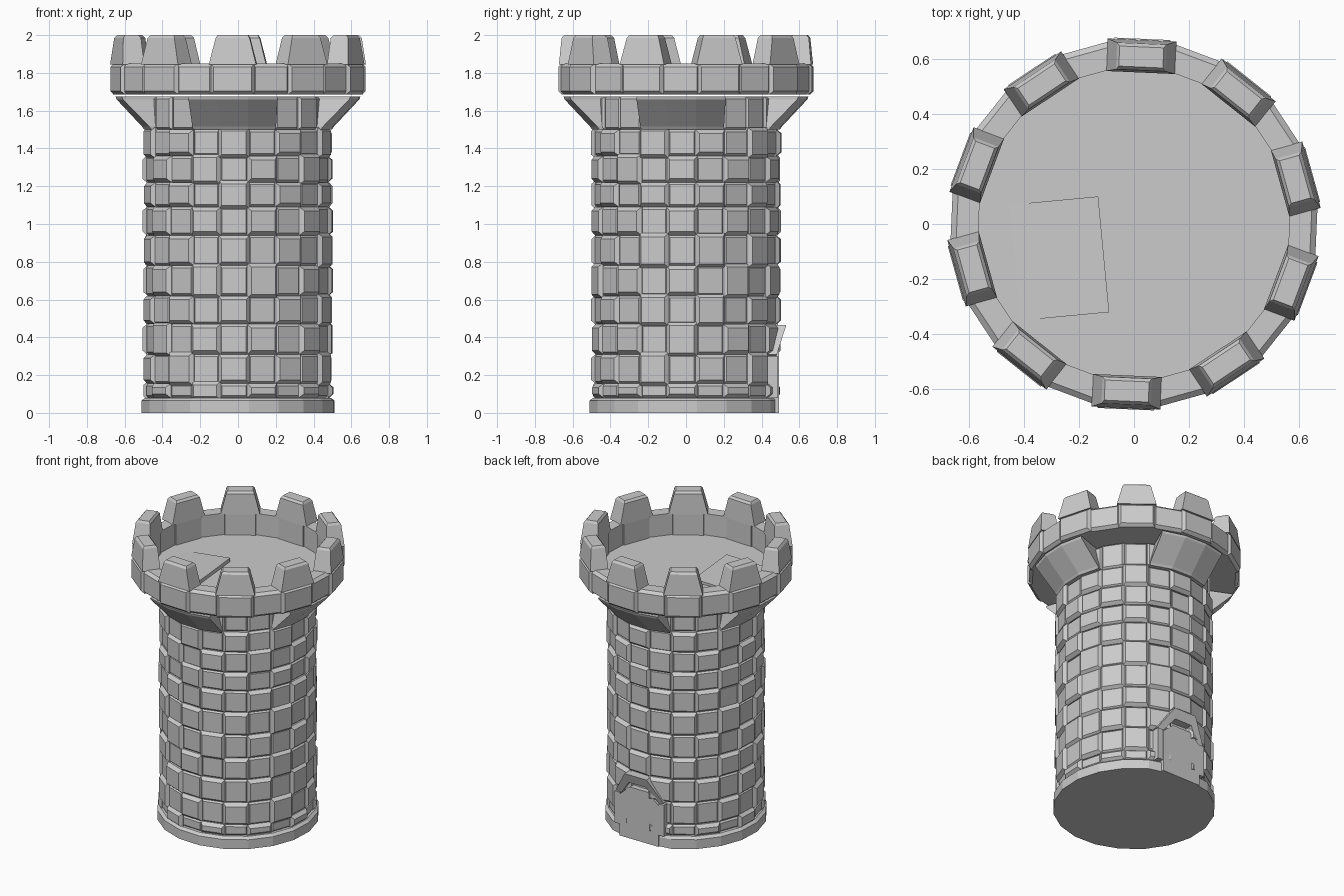
import bpy, bmesh, math, random
from mathutils import Matrix, Vector

if "Cube" in bpy.data.objects:
    bpy.data.objects.remove(bpy.data.objects["Cube"])

random.seed(4)
N = 20                               # wall columns
STEP = math.tau / N
A0 = math.radians(-92.5)             # middle of the front column


def polar(r, a, z):
    return Vector((r * math.cos(a), r * math.sin(a), z))


def finish(bm, name):
    bmesh.ops.recalc_face_normals(bm, faces=bm.faces)
    me = bpy.data.meshes.new(name)
    bm.to_mesh(me)
    bm.free()
    ob = bpy.data.objects.new(name, me)
    bpy.context.collection.objects.link(ob)
    return ob


def loft(bm, loops):
    """Join equal-length point loops into a closed, capped skin."""
    rows = [[bm.verts.new(p) for p in lp] for lp in loops]
    n = len(rows[0])
    for lo, hi in zip(rows, rows[1:]):
        for i in range(n):
            bm.faces.new((lo[i], lo[(i + 1) % n], hi[(i + 1) % n], hi[i]))
    bm.faces.new(rows[0][::-1])
    bm.faces.new(rows[-1])


def stone(bm, a, half, r0, r1, z0, z1, ch):
    """Curved-wall block with a chamfered outer face."""
    def loop(r, c):
        h = half - c / r
        return [polar(r, a - h, z0 + c), polar(r, a + h, z0 + c),
                polar(r, a + h, z1 - c), polar(r, a - h, z1 - c)]
    loft(bm, [loop(r0, 0), loop(r1 - ch, 0), loop(r1, ch)])


def lathe(name, profile):
    bm = bmesh.new()
    loft(bm, [[polar(r, A0 + (i + .5) * STEP, z) for i in range(N)] for r, z in profile])
    return finish(bm, name)


# wall core, flattened plinth and roof floor
lathe("wall_core", [(.46, .05), (.465, 1.675)])
plinth = lathe("plinth", [(.515, 0), (.515, .065), (.495, .08)])
for v in plinth.data.vertices:
    v.co.y = min(v.co.y, .492)
lathe("roof_floor", [(.6, 1.685), (.6, 1.70)])

# stone courses: proud and recessed stones alternate, door opening left clear
levels = [.08, .155, .31, .47, .62, .78, .94, 1.09, 1.22, 1.36, 1.5]
bm = bmesh.new()
for row, (z0, z1) in enumerate(zip(levels, levels[1:])):
    for col in range(N):
        if col == N // 2 and z1 < .5:
            continue
        proud = (row + col) % 2
        r = (.505 if proud else .488) + random.uniform(-.004, .003)
        dz = random.choice((0, 0, .012)) if proud else 0
        stone(bm, A0 + col * STEP, STEP * (.54 if proud else .5),
              .44, r, z0 - dz, z1 + dz, .02 if proud else .012)
finish(bm, "wall_stones")

# recessed neck course
bm = bmesh.new()
for col in range(N):
    stone(bm, A0 + col * STEP, STEP / 2, .43, .475 + .008 * (col % 2), 1.5, 1.675, .012)
finish(bm, "neck_stones")

# four flaring corbels, each three facets wide
bm = bmesh.new()
for k in range(4):
    mid = A0 + k * math.pi / 2
    for j in (-1, 0, 1):
        def arc(r, z, w):
            a, b = mid + (j - .5) * w, mid + (j + .5) * w
            return [polar(.44, a, z), polar(.44, b, z), polar(r, b, z), polar(r, a, z)]
        loft(bm, [arc(.50, 1.50, .30), arc(.51, 1.515, .30),
                  arc(.645, 1.66, .25), arc(.65, 1.675, .25)])
finish(bm, "corbels")

# parapet ring
bm = bmesh.new()
for col in range(N):
    big = col % 2 == 0
    stone(bm, A0 + col * STEP, STEP * (.56 if big else .5), .57 - .01 * big,
          .68 if big else .668, 1.685, 1.85, .018)
finish(bm, "parapet")

# tapered merlons
bm = bmesh.new()
for k in range(10):
    rot = Matrix.Rotation(A0 + k * STEP * 2, 4, 'Z')

    def rect(x0, x1, w, z):
        return [rot @ Vector(p) for p in ((x0, -w, z), (x1, -w, z), (x1, w, z), (x0, w, z))]
    loft(bm, [rect(.55, .668, .125, 1.845), rect(.558, .655, .09, 1.985),
              rect(.57, .643, .08, 2.0)])
finish(bm, "merlons")

# tilted roof hatch
bm = bmesh.new()
hatch = [(-.45, .07, 1.70), (-.41, -.35, 1.70), (-.09, -.32, 1.725), (-.13, .10, 1.725)]
loft(bm, [[Vector((x, y, 1.695)) for x, y, z in hatch], [Vector(p) for p in hatch]])
finish(bm, "roof_hatch")

# door panel at the back
cx = .02
bm = bmesh.new()
outline = [(-.15, 0), (.15, 0), (.15, .29), (.07, .36), (-.07, .36), (-.15, .29)]
loft(bm, [[Vector((cx + x, y, z)) for x, z in outline] for y in (.40, .492)])
finish(bm, "door")

# leaning three-piece hood over the door
bm = bmesh.new()
inner = [(-.15, .29), (-.065, .40), (.065, .40), (.15, .29)]
outer = [(-.185, .31), (-.085, .465), (.085, .465), (.185, .31)]


def lean(p, back):
    return Vector((cx + p[0], .475 + (p[1] - .29) * .32 - back, p[1]))


for i in range(3):
    quad = (inner[i], inner[i + 1], outer[i + 1], outer[i])
    loft(bm, [[lean(p, .07) for p in quad], [lean(p, 0) for p in quad]])
finish(bm, "door_hood")

# slim door jambs
bm = bmesh.new()
for s in (-1, 1):
    for z0, z1 in ((.08, .155), (.155, .30)):
        xs = (cx + s * .15, cx + s * .19)
        loft(bm, [[Vector((x, y, z)) for x, z in
                   ((xs[0], z0), (xs[1], z0), (xs[1], z1), (xs[0], z1))] for y in (.40, .488)])
finish(bm, "door_jambs")
